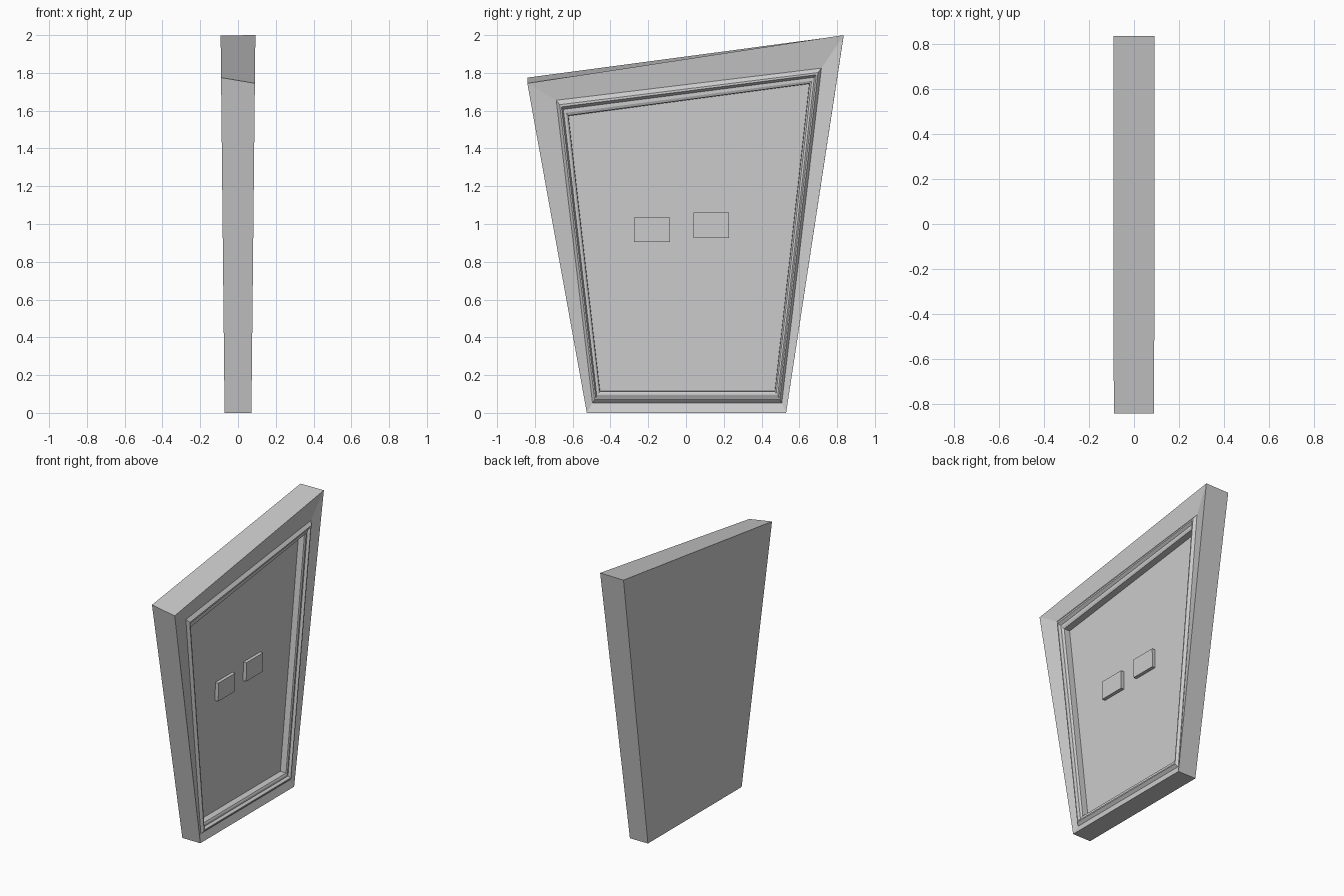
import bpy, bmesh
from mathutils import Vector

if "Cube" in bpy.data.objects:
    bpy.data.objects.remove(bpy.data.objects["Cube"])

# Face outlines as (y, z): bottom left, bottom right, top right, top left
OUTER = [(-0.525, 0.0), (0.53, 0.0), (0.835, 2.0), (-0.84, 1.745)]
BACK = [(-0.525, 0.0), (0.53, 0.0), (0.835, 1.998), (-0.84, 1.775)]
FRAME = [(-0.495, 0.052), (0.507, 0.052), (0.717, 1.825), (-0.687, 1.655)]
PANEL = [(-0.455, 0.115), (0.47, 0.115), (0.652, 1.742), (-0.622, 1.572)]


def half_depth(z):
    """The slab gets slightly thicker towards the top."""
    return 0.071 + 0.0105 * z


def add_loop(bm, outline, depth, side=1):
    return [bm.verts.new((side * (half_depth(z) - depth), y, z)) for y, z in outline]


def bridge(bm, a, b):
    for i in range(4):
        j = (i + 1) % 4
        bm.faces.new((a[i], a[j], b[j], b[i]))


def finish(bm, name):
    bmesh.ops.recalc_face_normals(bm, faces=bm.faces)
    mesh = bpy.data.meshes.new(name)
    bm.to_mesh(mesh)
    bm.free()
    obj = bpy.data.objects.new(name, mesh)
    bpy.context.collection.objects.link(obj)
    return obj


# Slab: back face, sides, sloping frame, raised moulding and recessed panel
bm = bmesh.new()
previous = add_loop(bm, BACK, 0, side=-1)
bm.faces.new(previous)
rim = add_loop(bm, OUTER, 0)
bridge(bm, previous, rim)
previous = rim
# (blend from frame outline to panel outline, depth below the rim)
moulding = [(0.0, 0.018), (0.28, 0.0), (0.42, 0.0), (0.58, 0.018),
            (0.80, 0.018), (0.97, 0.024), (1.0, 0.068)]
for t, depth in moulding:
    outline = [Vector(a).lerp(Vector(b), t) for a, b in zip(FRAME, PANEL)]
    ring = add_loop(bm, outline, depth)
    bridge(bm, previous, ring)
    previous = ring
bm.faces.new(previous)
finish(bm, "slab_with_panel")

# Two small raised blocks on the panel
for name, y0, y1, z0, z1 in (("left_block", -0.275, -0.085, 0.905, 1.035),
                             ("right_block", 0.04, 0.228, 0.927, 1.06)):
    bm = bmesh.new()
    outline = [(y0, z0), (y1, z0), (y1, z1), (y0, z1)]
    base = add_loop(bm, outline, 0.075)
    top = add_loop(bm, outline, 0.044)
    bridge(bm, base, top)
    bm.faces.new(base)
    bm.faces.new(top)
    finish(bm, name)
